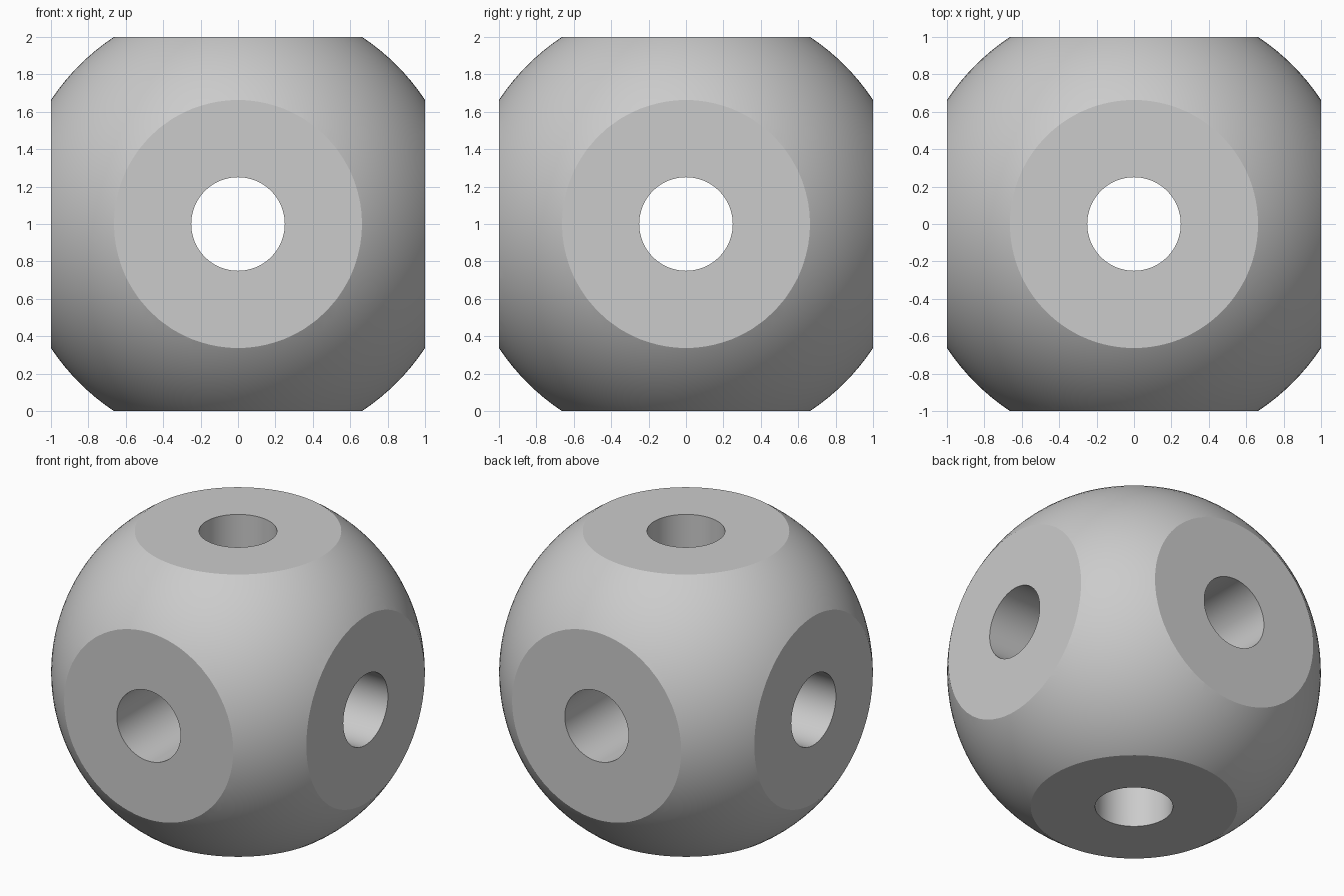
import bpy
import math

RADIUS = 1.2        # ball radius before the flats are cut
BORE = 0.25         # radius of the three through holes
CENTRE = (0, 0, 1)

cube = bpy.data.objects.get("Cube")
if cube:
    bpy.data.objects.remove(cube, do_unlink=True)


def flat_material(name, colour):
    mat = bpy.data.materials.new(name)
    mat.use_nodes = True
    mat.diffuse_color = colour
    mat.node_tree.nodes["Principled BSDF"].inputs["Base Color"].default_value = colour
    return mat


def apply_boolean(target, cutter, operation):
    mod = target.modifiers.new(cutter.name, 'BOOLEAN')
    mod.operation = operation
    mod.solver = 'EXACT'
    mod.object = cutter
    bpy.ops.object.select_all(action='DESELECT')
    bpy.context.view_layer.objects.active = target
    target.select_set(True)
    bpy.ops.object.modifier_apply(modifier=mod.name)
    bpy.data.objects.remove(cutter, do_unlink=True)


# Ball
bpy.ops.mesh.primitive_uv_sphere_add(segments=128, ring_count=64, radius=RADIUS, location=CENTRE)
ball = bpy.context.object
ball.name = "bored_ball"

# Six flats
bpy.ops.mesh.primitive_cube_add(size=2, location=CENTRE)
flats = bpy.context.object
flats.name = "flats_cutter"
apply_boolean(ball, flats, 'INTERSECT')

# Through hole along each axis
quarter = math.pi / 2
for axis, turn in (("x", (0, quarter, 0)), ("y", (quarter, 0, 0)), ("z", (0, 0, 0))):
    bpy.ops.mesh.primitive_cylinder_add(vertices=96, radius=BORE, depth=3,
                                        location=CENTRE, rotation=turn)
    bore = bpy.context.object
    bore.name = "bore_cutter_" + axis
    apply_boolean(ball, bore, 'DIFFERENCE')

# Colour and shading
ball.data.materials.clear()
ball.data.materials.append(flat_material("plain_grey", (0.6, 0.6, 0.6, 1)))
bpy.context.view_layer.objects.active = ball
ball.select_set(True)
bpy.ops.object.shade_smooth_by_angle(angle=math.radians(20))
